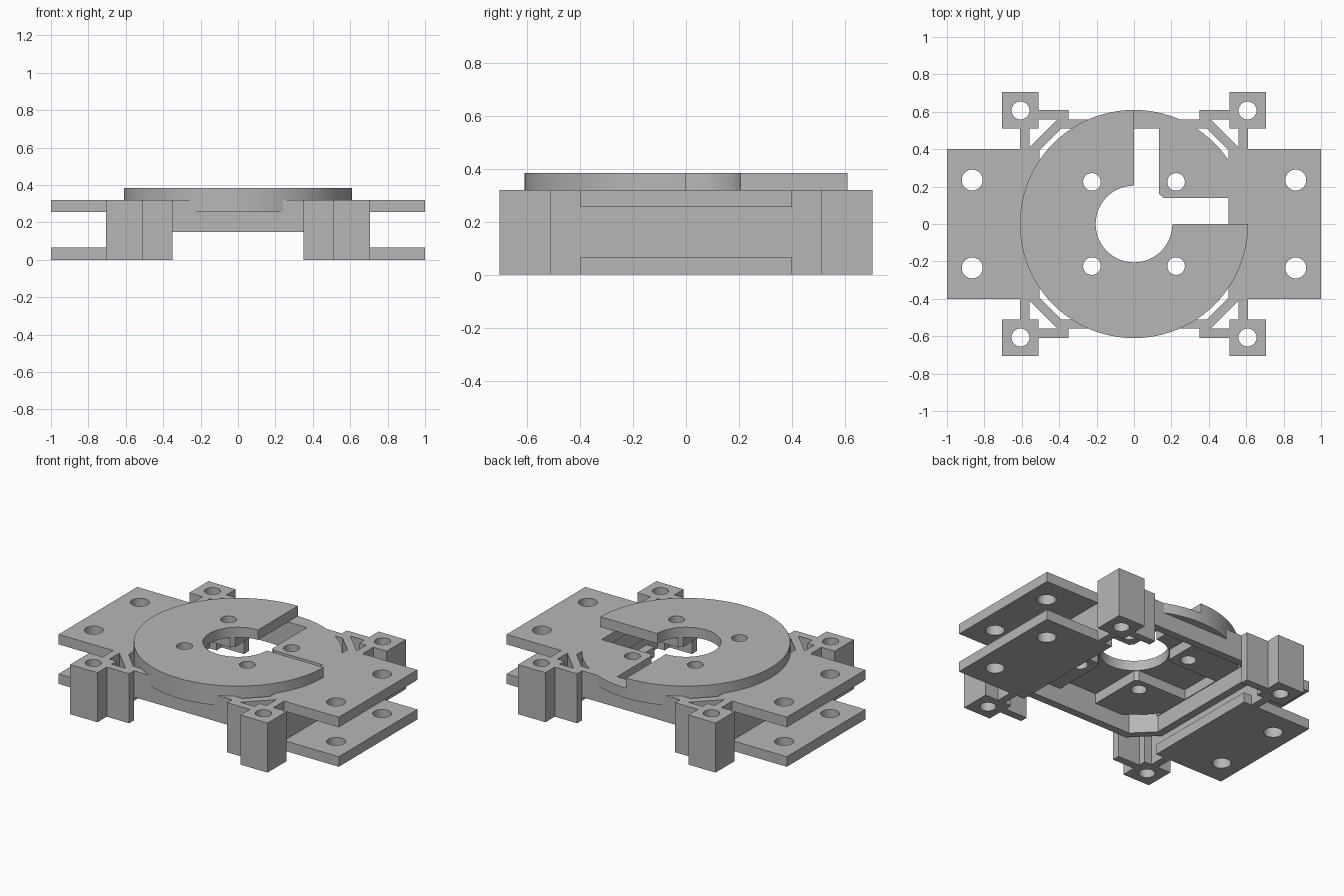
import bpy, bmesh
from math import cos, sin, pi

cube = bpy.data.objects.get("Cube")
if cube:
    bpy.data.objects.remove(cube, do_unlink=True)

grey = bpy.data.materials.new("machined grey")
grey.use_nodes = True
colour = (0.47, 0.47, 0.47, 1)
grey.diffuse_color = colour
grey.node_tree.nodes["Principled BSDF"].inputs["Base Color"].default_value = colour

SIGNS = [(sx, sy) for sx in (-1, 1) for sy in (-1, 1)]
DECK, TOP, RIM = 0.255, 0.32, 0.385   # deck underside, deck top, disc top
OUT, INN = 0.56, 0.51                 # frame outer and inner half widths


def arc(r, a0, a1, n, cx=0, cy=0):
    return [(cx + r * cos(a0 + (a1 - a0) * i / n),
             cy + r * sin(a0 + (a1 - a0) * i / n)) for i in range(n + 1)]


def circle(r, cx=0, cy=0, n=32):
    return arc(r, 0, 2 * pi, n, cx, cy)[:-1]


def rect(x0, x1, y0, y1):
    x0, x1, y0, y1 = min(x0, x1), max(x0, x1), min(y0, y1), max(y0, y1)
    return [(x0, y0), (x1, y0), (x1, y1), (x0, y1)]


def octagon(h, s):
    """Square of half width h with corners cut along x + y = s."""
    c = s - h
    return [(h, -c), (h, c), (c, h), (-c, h), (-h, c), (-h, -c), (-c, -h), (c, -h)]


def prism(name, outline, z0, z1):
    bm = bmesh.new()
    face = bm.faces.new([bm.verts.new((x, y, z0)) for x, y in outline])
    ext = bmesh.ops.extrude_face_region(bm, geom=[face])["geom"]
    for v in ext:
        if isinstance(v, bmesh.types.BMVert):
            v.co.z = z1
    bmesh.ops.recalc_face_normals(bm, faces=bm.faces[:])
    mesh = bpy.data.meshes.new(name)
    bm.to_mesh(mesh)
    bm.free()
    mesh.materials.append(grey)
    ob = bpy.data.objects.new(name, mesh)
    bpy.context.collection.objects.link(ob)
    return ob


def cut(ob, outlines):
    """Cut each outline straight through the part."""
    bpy.context.view_layer.objects.active = ob
    for outline in outlines:
        tool = prism("cutter", outline, -0.1, 0.6)
        mod = ob.modifiers.new("cut", "BOOLEAN")
        mod.operation, mod.solver, mod.object = "DIFFERENCE", "EXACT", tool
        bpy.ops.object.modifier_apply(modifier=mod.name)
        bpy.data.objects.remove(tool, do_unlink=True)


def smooth(ob):
    bpy.ops.object.select_all(action="DESELECT")
    ob.select_set(True)
    bpy.context.view_layer.objects.active = ob
    bpy.ops.object.shade_smooth_by_angle(angle=0.5)


pad_holes = [circle(0.047, 0.225 * sx, 0.225 * sy) for sx, sy in SIGNS]

# Three-quarter disc with a round bore
disc = prism("upper_disc", arc(0.61, pi / 2, 2 * pi, 72) + arc(0.205, 2 * pi, pi / 2, 48),
             TOP, RIM)
cut(disc, pad_holes)
smooth(disc)

# Full disc below it, split into four pads by crossed channels
pads = prism("lower_disc", circle(0.61, n=96), DECK, TOP)
cut(pads, [rect(-0.135, 0.135, -INN, INN), rect(-0.505, 0.505, -0.14, 0.14),
           circle(0.21, n=64)] + pad_holes)
smooth(pads)

# Eight-sided frame around the pads
frame = prism("frame", octagon(OUT, 0.97), 0.15, TOP)
cut(frame, [octagon(INN, 0.9)])

# Side flanges, upper and lower, joined by an upright wall
for side, s in (("right", -1), ("left", 1)):
    for level, z0, z1 in (("upper", DECK, TOP), ("lower", 0, 0.065)):
        plate = prism(f"{side}_{level}_flange", rect(0.505 * s, s, -0.4, 0.4), z0, z1)
        cut(plate, [circle(0.056, 0.865 * s, y) for y in (-0.235, 0.235)])
        smooth(plate)
    prism(f"{side}_wall", rect(OUT * s, 0.61 * s, -0.52, 0.52), 0, TOP)

# Corner posts with bolt holes, and arms tying them to the frame
for sx, sy in SIGNS:
    corner = ("back" if sy > 0 else "front") + ("_left" if sx > 0 else "_right")
    post = prism(corner + "_post", rect(INN * sx, 0.705 * sx, INN * sy, 0.705 * sy), 0, TOP)
    cut(post, [circle(0.048, 0.607 * sx, 0.607 * sy)])
    smooth(post)
    prism(corner + "_arm", rect(0.35 * sx, 0.515 * sx, OUT * sy, 0.61 * sy), 0, TOP)
